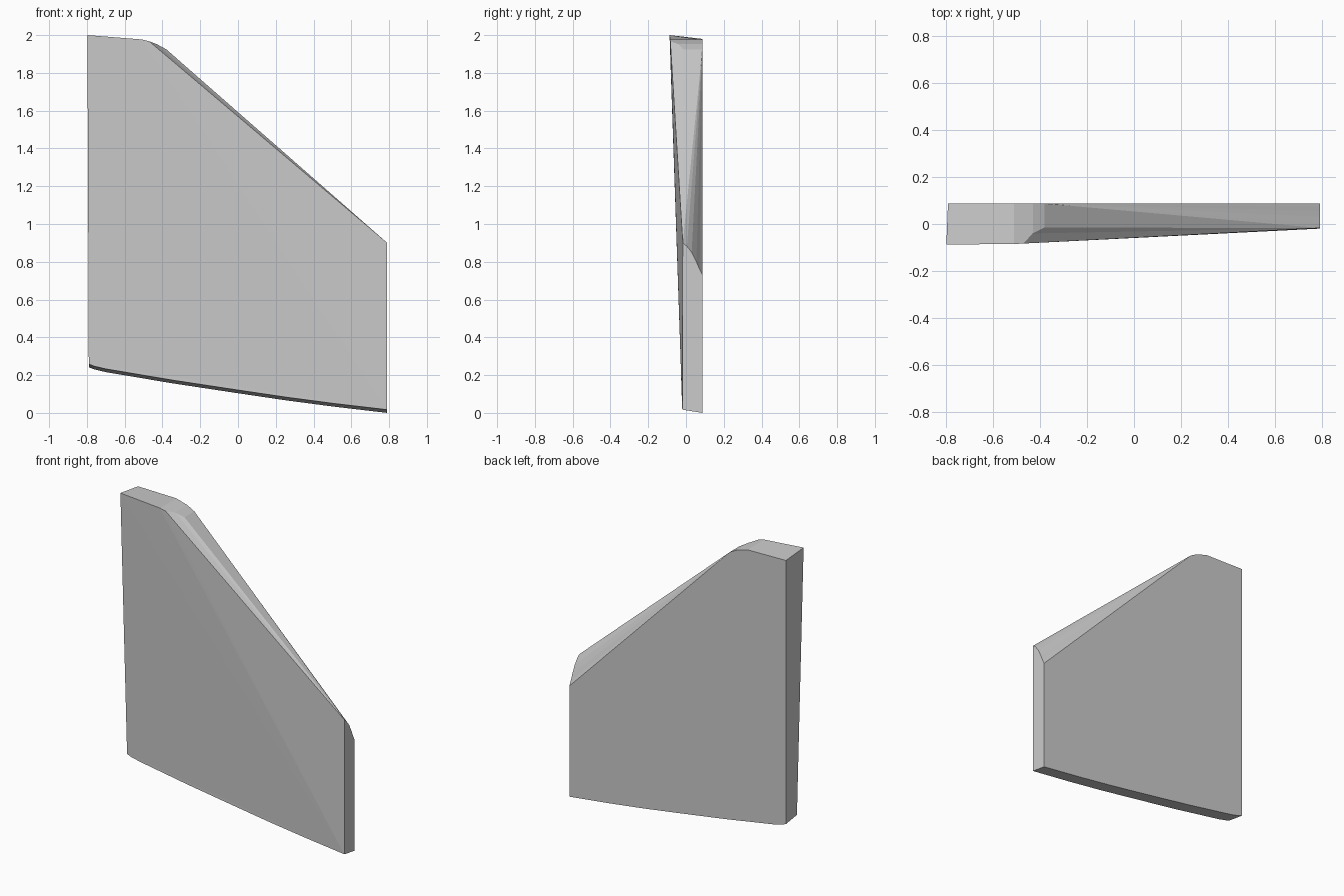
import bpy, bmesh
from mathutils import Vector

if "Cube" in bpy.data.objects:
    bpy.data.objects.remove(bpy.data.objects["Cube"])

BACK = 0.087

mat = bpy.data.materials.new("plain grey")
mat.diffuse_color = (0.6, 0.6, 0.6, 1)
mat.use_nodes = True
mat.node_tree.nodes["Principled BSDF"].inputs["Base Color"].default_value = mat.diffuse_color

bm = bmesh.new()


def pts(rows):
    return [bm.verts.new(Vector(r)) for r in rows]


def fan(hub, rim):
    for a, b in zip(rim, rim[1:]):
        bm.faces.new((hub, a, b))


# curved lower edge: x, z of the back rim; the front rim sits slightly higher
lower = [(-0.79, 0.242), (-0.76, 0.230), (-0.70, 0.216), (-0.35, 0.157),
         (0.0, 0.104), (0.25, 0.067), (0.5, 0.034), (0.79, 0.0)]
low_back = pts((x, BACK, z) for x, z in lower)
low_front = pts((x, -0.0235 + 0.005 * x, z + 0.017) for x, z in lower)

# top edge and rounded shoulder
top_front = pts([(-0.797, -0.087, 2.0), (-0.51, -0.085, 1.977), (-0.47, -0.083, 1.967)])
ridge = pts([(-0.43, -0.040, 1.952), (-0.38, -0.015, 1.925)])
top_back = pts([(-0.79, BACK, 1.98), (-0.51, BACK, 1.975),
                (-0.43, BACK, 1.952), (-0.38, BACK, 1.925)])

# rounded right end, from front tip to back
tip = pts([(0.79, -0.017, 0.90), (0.79, 0.005, 0.882), (0.79, 0.03, 0.85),
           (0.79, 0.055, 0.80), (0.79, 0.072, 0.76), (0.79, BACK, 0.73)])

# broad faces
bm.faces.new(low_back + [tip[-1]] + top_back[::-1])
fan(low_front[-1], [tip[0]] + top_front[::-1] + low_front[:-1])

# bottom strip
for i in range(len(lower) - 1):
    bm.faces.new((low_front[i], low_front[i + 1], low_back[i + 1], low_back[i]))

# left and right ends
bm.faces.new((low_front[0], low_back[0], top_back[0], top_front[0]))
bm.faces.new([low_back[-1], low_front[-1]] + tip)

# top and shoulder
bm.faces.new((top_front[0], top_back[0], top_back[1], top_front[1]))
bm.faces.new((top_front[1], top_back[1], top_back[2], ridge[0], top_front[2]))
bm.faces.new((ridge[0], top_back[2], top_back[3], ridge[1]))

# sloping edge that twists from shoulder to tip
fan(tip[0], [top_front[2], ridge[0], ridge[1], top_back[3]])
fan(top_back[3], tip)

bmesh.ops.recalc_face_normals(bm, faces=bm.faces)
mesh = bpy.data.meshes.new("panel")
bm.to_mesh(mesh)
bm.free()
mesh.materials.append(mat)
panel = bpy.data.objects.new("tapered_panel", mesh)
bpy.context.collection.objects.link(panel)
